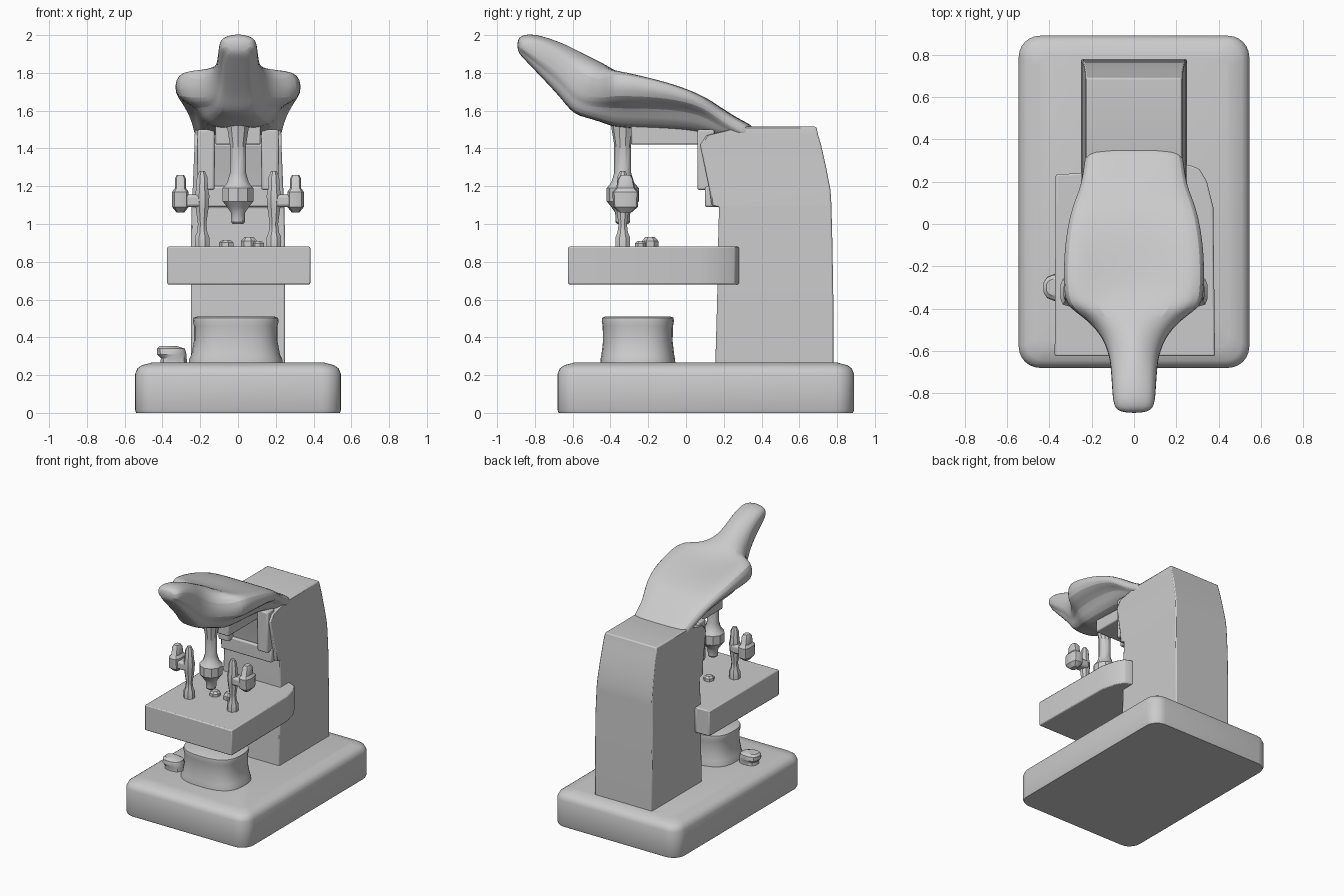
import bpy, bmesh, math
from mathutils import Vector


def finish(name, bm, angle=35, bevel=0, subsurf=0):
    bmesh.ops.recalc_face_normals(bm, faces=bm.faces)
    me = bpy.data.meshes.new(name)
    bm.to_mesh(me)
    bm.free()
    ob = bpy.data.objects.new(name, me)
    bpy.context.collection.objects.link(ob)
    if bevel:
        m = ob.modifiers.new("bevel", 'BEVEL')
        m.width, m.segments, m.limit_method = bevel, 2, 'ANGLE'
    if subsurf:
        m = ob.modifiers.new("smooth", 'SUBSURF')
        m.levels = m.render_levels = subsurf
    bpy.ops.object.select_all(action='DESELECT')
    ob.select_set(True)
    bpy.context.view_layer.objects.active = ob
    bpy.ops.object.shade_smooth_by_angle(angle=math.radians(angle))
    return ob


def loft(name, rings, **kw):
    """Skin a stack of equal-length point rings and cap both ends."""
    bm = bmesh.new()
    vs = [[bm.verts.new(p) for p in r] for r in rings]
    n = len(vs[0])
    for a, b in zip(vs, vs[1:]):
        for i in range(n):
            bm.faces.new((a[i], a[(i + 1) % n], b[(i + 1) % n], b[i]))
    bm.faces.new(vs[0][::-1])
    bm.faces.new(vs[-1])
    return finish(name, bm, **kw)


def oval(cx, cy, z, rx, ry, n=12, p=2.0):
    pts = []
    for i in range(n):
        t = 2 * math.pi * (i + .5) / n
        c, s = math.cos(t), math.sin(t)
        pts.append((cx + rx * math.copysign(abs(c) ** (2 / p), c),
                    cy + ry * math.copysign(abs(s) ** (2 / p), s), z))
    return pts


def rounded(cx, cy, z, hx, hy, r, seg=6):
    pts = []
    for k, (sx, sy) in enumerate(((1, 1), (-1, 1), (-1, -1), (1, -1))):
        for i in range(seg + 1):
            t = math.pi / 2 * (k + i / seg)
            pts.append((cx + sx * (hx - r) + r * math.cos(t),
                        cy + sy * (hy - r) + r * math.sin(t), z))
    return pts


def box(name, x0, x1, y0, y1, z0, z1, bevel=0.01):
    return loft(name, [[(x0, y0, z), (x1, y0, z), (x1, y1, z), (x0, y1, z)]
                       for z in (z0, z1)], bevel=bevel)


def turned(name, cx, cy, prof, n=10, squash=1.0):
    return loft(name, [oval(cx, cy, z, r, r * squash, n) for z, r in prof])


# Base slab with softened top edge
loft("base", [rounded(0, .105, z, .545 - d, .785 - d, .1 - d * .5)
              for z, d in ((0, .006), (.015, 0), (.205, 0), (.235, .012),
                           (.252, .035), (.268, .095))])

# Column: front and back edges shaped by height
column = [(.25, .155, .78, .25), (.6, .165, .78, .25), (.9, .17, .775, .25),
          (1.09, .175, .77, .245), (1.10, .135, .77, .245), (1.18, .125, .765, .24),
          (1.3, .10, .742, .235), (1.42, .075, .715, .23), (1.47, .11, .70, .23),
          (1.515, .30, .69, .225)]
loft("column", [[(-w, f, z), (w, f, z), (w, b, z), (-w, b, z)]
                for z, f, b, w in column], bevel=.008, angle=25)
box("column_ledge", -.22, .22, .10, .2, 1.09, 1.2)
for s, side in ((-1, "left"), (1, "right")):
    box(side + "_column_rib", s * .17 - .045, s * .17 + .045, .06, .15, 1.18, 1.5)

# Stage plate with rounded rear right corner
outline = [(-.375, -.625), (.383, -.625), (.375, .08), (.345, .2), (.31, .26),
           (.26, .28), (-.22, .28), (-.25, .24), (-.37, .235)]
loft("stage", [[(x, y, z) for x, y in outline] for z in (.68, .88)], bevel=.008)

# Lamp housing on the base
loft("lamp_housing", [oval(-.012, -.255, z, rx, ry, 32, 2.7) for z, rx, ry in
                      ((.25, .25, .20), (.285, .247, .198), (.31, .235, .193),
                       (.38, .222, .185), (.46, .222, .187), (.485, .228, .192),
                       (.503, .225, .19), (.51, .205, .175))])
# Small control knob beside the lamp
loft("base_knob", [oval(-.35 + o, -.30, z, rx, ry, 12, 2.6) for z, rx, ry, o in
                   ((.25, .075, .06, .01), (.29, .07, .055, .01),
                    (.31, .08, .065, 0), (.34, .075, .06, -.005), (.355, .045, .04, -.02))])

# Head shell, saddle shaped, running forward into the eyepiece.
# y, edge half width, top centre, edge top, edge bottom, under half width, underside
head = [(.36, .225, 1.52, 1.515, 1.46, .215, 1.44), (.30, .235, 1.545, 1.54, 1.47, .215, 1.44),
        (.18, .25, 1.62, 1.61, 1.54, .22, 1.45), (.08, .30, 1.69, 1.69, 1.62, .22, 1.49),
        (-.10, .335, 1.735, 1.765, 1.655, .22, 1.505), (-.30, .34, 1.77, 1.82, 1.655, .21, 1.51),
        (-.39, .325, 1.82, 1.82, 1.655, .20, 1.52), (-.44, .24, 1.86, 1.77, 1.65, .17, 1.54),
        (-.52, .16, 1.90, 1.79, 1.65, .13, 1.565), (-.60, .125, 1.94, 1.85, 1.69, .11, 1.585),
        (-.66, .112, 1.965, 1.91, 1.77, .09, 1.67), (-.77, .105, 2.003, 1.965, 1.85, .08, 1.785),
        (-.85, .10, 2.01, 1.98, 1.91, .075, 1.87), (-.895, .075, 1.985, 1.97, 1.935, .055, 1.915)]
rings = []
for y, w, tc, et, eb, u, zb in head:
    half = [(w * .55, tc * .7 + et * .3), (w, et), (w, eb), (u, eb * .8 + zb * .2), (u * .9, zb)]
    rings.append([(0, y, tc)] + [(x, y, z) for x, z in half] + [(0, y, zb - .005)]
                 + [(-x, y, z) for x, z in reversed(half)])
loft("head_and_eyepiece", rings, subsurf=2, angle=50)

# Nosepiece under the head
box("nosepiece", -.12, .12, -.29, .12, 1.42, 1.55)

# Central objective
turned("objective", 0, -.335, ((1.0, .03), (1.01, .038), (1.06, .04), (1.09, .06),
       (1.12, .085), (1.19, .085), (1.22, .06), (1.27, .045), (1.42, .045), (1.54, .065)))

# Pair of stage clips with thumb knobs
for s, side in ((-1, "left"), (1, "right")):
    turned(side + "_clip_post", s * .19, -.335,
           ((.87, .042), (.93, .042), (.955, .03), (1.0, .024), (1.08, .036),
            (1.15, .042), (1.18, .035), (1.25, .03), (1.28, .015)), 8)
    box(side + "_clip_arm", s * .245 - .06, s * .245 + .06, -.37, -.29, 1.09, 1.155, .015)
    loft(side + "_clip_knob", [oval(s * .305, -.32, z, rx, ry, 10, 3) for z, rx, ry in
         ((1.06, .02, .03), (1.09, .045, .065), (1.17, .045, .07), (1.19, .03, .05),
          (1.24, .03, .04), (1.26, .02, .025))])

# Specimen pieces on the stage
for i, (x, y, w, h) in enumerate(((-.06, -.2, .04, .035), (.06, -.19, .045, .05),
                                  (.11, -.24, .03, .03))):
    loft(f"specimen_{i + 1}", [oval(x, y, z, w * k, w * k, 7) for z, k in
         ((.87, 1), (.88 + h * .6, 1), (.88 + h, .6))])
